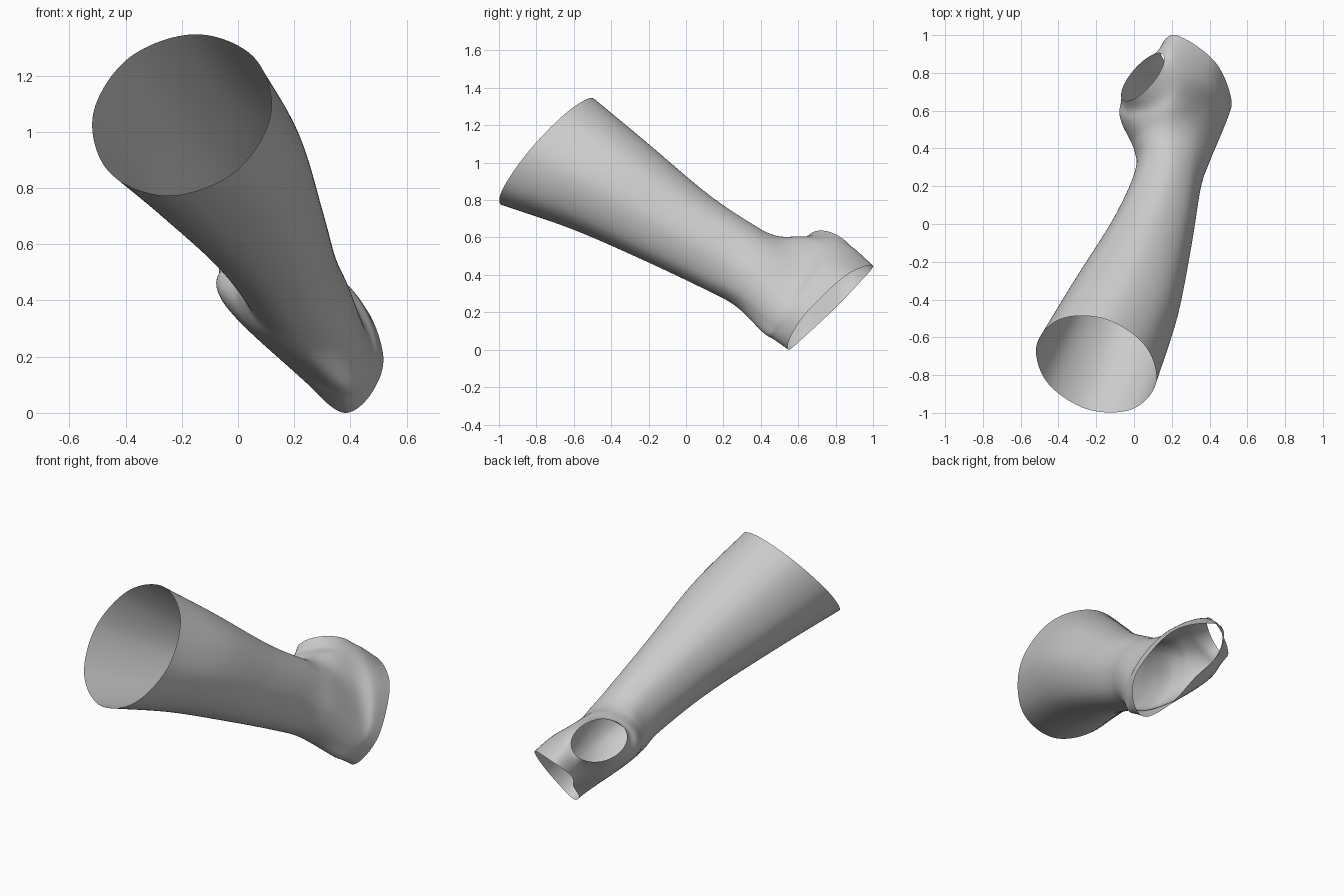
import bpy, bmesh, math
from mathutils import Vector

cube = bpy.data.objects.get("Cube")
if cube:
    bpy.data.objects.remove(cube)

grey = bpy.data.materials.new("light_grey")
grey.use_nodes = True
grey.diffuse_color = (0.6, 0.6, 0.6, 1)
grey.node_tree.nodes["Principled BSDF"].inputs["Base Color"].default_value = (0.6, 0.6, 0.6, 1)


def ellipse(c, u, v, n=8):
    c, u, v = Vector(c), Vector(u), Vector(v)
    return [c + u * math.cos(i * math.tau / n) + v * math.sin(i * math.tau / n) for i in range(n)]


def spline(pts, steps, closed=False):
    """Smooth curve through the points."""
    n = len(pts)
    out = []
    for i in range(n if closed else n - 1):
        if closed:
            a, b, c, d = (pts[(i + k) % n] for k in (-1, 0, 1, 2))
        else:
            b, c = pts[i], pts[i + 1]
            a = pts[i - 1] if i else b * 2 - c
            d = pts[i + 2] if i + 2 < n else c * 2 - b
        for s in range(steps):
            t = s / steps
            out.append(0.5 * (2 * b + (c - a) * t + (2 * a - 5 * b + 4 * c - d) * t * t
                              + (3 * b - a - 3 * c + d) * t ** 3))
    if not closed:
        out.append(pts[-1].copy())
    return out


# Cross-sections: forearm and wrist are ellipses, the hand is shaped freely
sections = [
    ellipse((-.2, -.742, 1.06), (.316, -.1, 0), (.05, .238, .287)),
    ellipse((-.05, -.41, .877), (.28, -.08, 0), (.05, .19, .235)),
    ellipse((.095, -.05, .655), (.21, -.06, 0), (.03, .15, .188)),
    ellipse((.178, .23, .497), (.175, -.04, 0), (.01, .11, .183)),
    ellipse((.2, .375, .42), (.2, -.02, 0), (-.03, .105, .19)),
]
palm = [(.465, .52, .26), (.37, .61, .44), (.2, .64, .6), (.0, .6, .56),
        (-.078, .59, .44), (.09, .5, .25), (.34, .41, .1), (.44, .45, .14)]
knuckles = [(.495, .6, .25), (.395, .74, .45), (.18, .84, .585), (.04, .79, .53),
            (.02, .73, .35), (.19, .59, .155), (.36, .475, .055), (.46, .505, .11)]
rim = [(.516, .655, .21), (.428, .86, .4), (.22, 1.0, .45), (.14, .915, .345),
       (.215, .785, .21), (.275, .645, .08), (.38, .55, .0), (.475, .56, .07)]
sections += [[Vector(p) for p in ring] for ring in (palm, knuckles, rim)]

# Loft the sleeve surface
around, along = 12, 12
rails = [spline(list(col), along) for col in zip(*sections)]
rings = [spline(list(row), around, True) for row in zip(*rails)]
bm = bmesh.new()
grid = [[bm.verts.new(p) for p in ring] for ring in rings]
for r0, r1 in zip(grid, grid[1:]):
    for i in range(len(r0)):
        j = (i + 1) % len(r0)
        bm.faces.new((r0[i], r0[j], r1[j], r1[i]))
bmesh.ops.recalc_face_normals(bm, faces=bm.faces)

# Thumb opening: cut an oval and pull its edge into a clean loop
centre = Vector((.046, .778, .536))
A, B = Vector((.105, .12, -.015)), Vector((.045, -.04, .1))
out = B.cross(A).normalized()


def oval(p):
    """Relative radius and angle of a point about the thumb opening."""
    d = p - centre
    u, v = d.dot(A) / A.length_squared, d.dot(B) / B.length_squared
    side = d.dot(out) > -.13
    return (math.hypot(u, v) if side else 99), math.atan2(v, u)


ends = set(grid[0] + grid[-1])
hole = [f for f in bm.faces if oval(f.calc_center_median())[0] < 1]
bmesh.ops.delete(bm, geom=hole, context='FACES')
edge = {v for v in bm.verts if v.is_boundary and v not in ends}
for v in edge:
    a = oval(v.co)[1]
    v.co = centre + A * math.cos(a) + B * math.sin(a)
near = [v for v in bm.verts if v not in edge and v not in ends and oval(v.co)[0] < 1.6]
for _ in range(6):
    bmesh.ops.smooth_vert(bm, verts=near, factor=0.5, use_axis_x=True, use_axis_y=True, use_axis_z=True)

mesh = bpy.data.meshes.new("forearm_sleeve")
bm.to_mesh(mesh)
bm.free()
mesh.materials.append(grey)
for p in mesh.polygons:
    p.use_smooth = True
sleeve = bpy.data.objects.new("forearm_sleeve", mesh)
bpy.context.collection.objects.link(sleeve)
